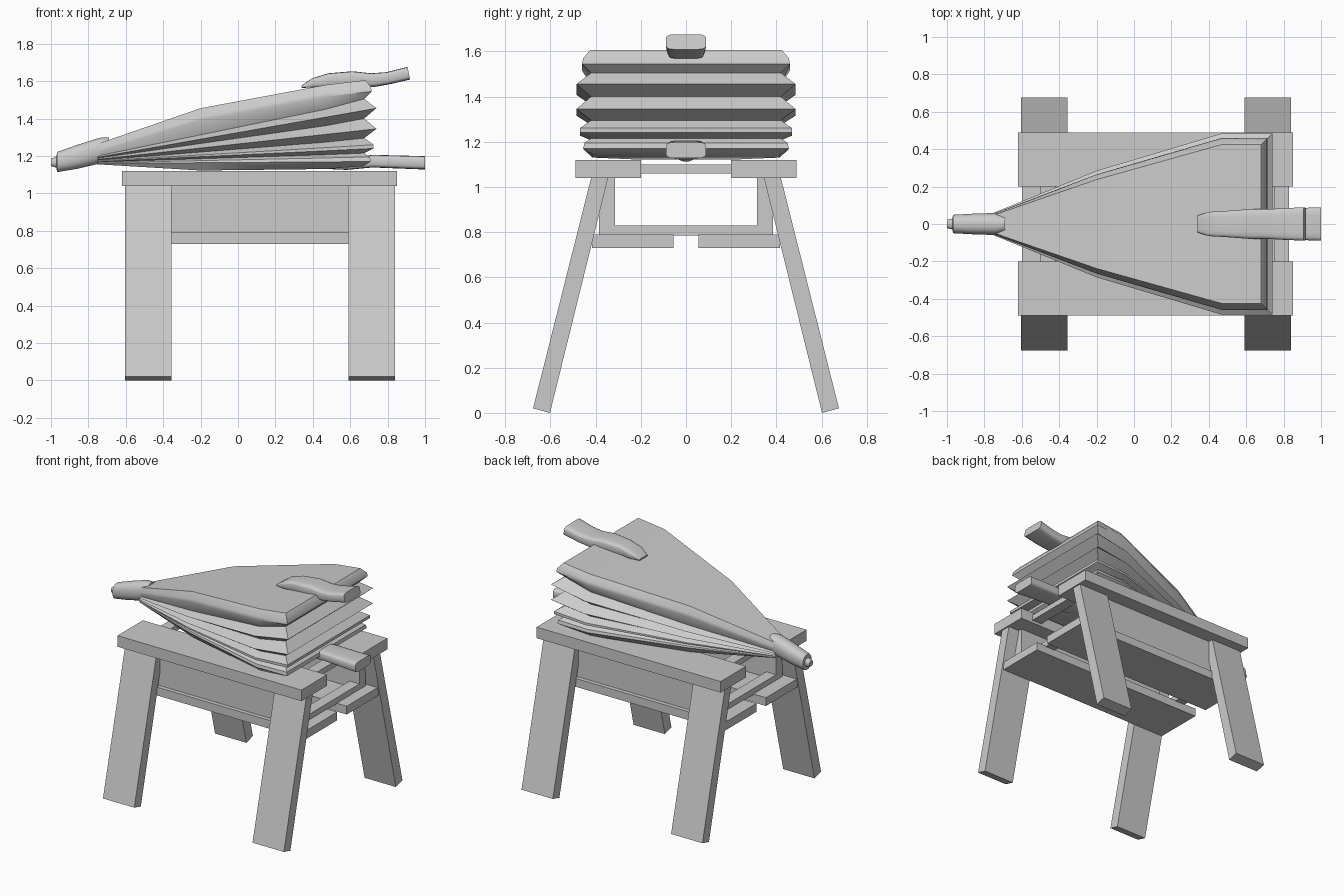
import bpy, bmesh, math
from mathutils import Vector

cube = bpy.data.objects.get("Cube")
if cube:
    bpy.data.objects.remove(cube)

grey = bpy.data.materials.new("plain grey")
grey.use_nodes = True
COLOUR = (0.6, 0.6, 0.6, 1)
grey.diffuse_color = COLOUR
grey.node_tree.nodes["Principled BSDF"].inputs["Base Color"].default_value = COLOUR


def finish(name, bm, smooth=0):
    bmesh.ops.recalc_face_normals(bm, faces=bm.faces)
    mesh = bpy.data.meshes.new(name)
    bm.to_mesh(mesh)
    bm.free()
    ob = bpy.data.objects.new(name, mesh)
    bpy.context.collection.objects.link(ob)
    mesh.materials.append(grey)
    if smooth:
        bpy.ops.object.select_all(action='DESELECT')
        bpy.context.view_layer.objects.active = ob
        ob.select_set(True)
        bpy.ops.object.shade_smooth_by_angle(angle=math.radians(smooth))
    return ob


def box(name, x, y, z):
    bm = bmesh.new()
    bmesh.ops.create_cube(bm, size=1)
    for v in bm.verts:
        v.co = [(a + b) / 2 + c * (b - a) for (a, b), c in zip((x, y, z), v.co)]
    return finish(name, bm)


def bridge(bm, lower, upper):
    n = len(lower)
    for i in range(n):
        j = (i + 1) % n
        bm.faces.new((lower[i], lower[j], upper[j], upper[i]))


def loft(name, rings, power, lean=0, sides=16):
    """Skin rounded sections given as (x, centre z, half height, half width)."""
    bm = bmesh.new()
    loops = []
    for x, z, h, w in rings:
        loop = []
        for i in range(sides):
            a = 2 * math.pi * (i + 0.5) / sides
            c, s = math.cos(a), math.sin(a)
            py = math.copysign(abs(c) ** (2 / power), c) * w
            pz = math.copysign(abs(s) ** (2 / power), s) * h
            loop.append(bm.verts.new((x - lean * pz, py, z + pz)))
        loops.append(loop)
    for a, b in zip(loops, loops[1:]):
        bridge(bm, a, b)
    bm.faces.new(loops[0])
    bm.faces.new(loops[-1])
    return finish(name, bm, 40)


# Bench: top boards, aprons, lower shelf boards and splayed legs
for side, word in ((1, "back"), (-1, "front")):
    def span(a, b):
        return sorted((side * a, side * b))
    box(word + "_top_board", (-0.62, 0.85), span(0.2, 0.49), (1.04, 1.12))
    box(word + "_apron", (-0.5, 0.75), span(0.315, 0.385), (0.79, 1.04))
    box(word + "_shelf_board", (-0.6, 0.83), span(0.055, 0.415), (0.73, 0.79))
    for x0, end in ((-0.605, "left"), (0.59, "right")):
        bm = bmesh.new()
        profile = ((0.345, 1.04), (0.42, 1.04), (0.677, 0.02), (0.602, 0.0))
        loops = [[bm.verts.new((x, side * y, z)) for y, z in profile]
                 for x in (x0, x0 + 0.25)]
        bridge(bm, *loops)
        for loop in loops:
            bm.faces.new(loop)
        finish(f"{word}_{end}_leg", bm)

# Cross rails tying both sides of the bench
for x, end in ((-0.5, "left"), (0.67, "right")):
    box(end + "_upper_rail", (x, x + 0.08), (-0.33, 0.33), (1.06, 1.1))
    box(end + "_lower_rail", (x, x + 0.08), (-0.33, 0.33), (0.785, 0.83))

# Bellows: stations along the length as (x, half width, bottom z, top z)
stations = ((-0.75, 0.06, 1.155, 1.265), (-0.2, 0.285, 1.122, 1.455),
            (0.47, 0.485, 1.13, 1.58), (0.74, 0.485, 1.145, 1.605))
# Pleats from bottom to top as (inset, z at nozzle, z at wide end)
pleats = ((0.07, None, 0), (0.03, 1.16, 1.17), (0.035, 1.163, 1.195),
          (0.065, 1.167, 1.215), (0.015, 1.17, 1.24), (0.015, 1.173, 1.26),
          (0.065, 1.177, 1.295), (0, 1.182, 1.345), (0.065, 1.188, 1.4),
          (0, 1.193, 1.455), (0.065, 1.2, 1.505), (0.025, 1.22, 1.545),
          (0.03, 1.235, 1.57), (0.06, None, 1))
bm = bmesh.new()
loops = []
x_start, x_end = stations[0][0], stations[-1][0]
for inset, z_a, z_b in pleats:
    half = []
    for x, w, low, high in stations:
        t = (x - x_start) / (x_end - x_start)
        z = z_a + (z_b - z_a) * t if z_a else (high if z_b else low)
        if z_a and z_a > 1.21:
            z += (high - 1.265 - 0.34 * t) * 0.8
        px = x - inset if x == x_end else x
        half.append(Vector((px, w - inset * min(1, 0.2 + t * 1.6), z)))
    ring = half + [Vector((p.x, -p.y, p.z)) for p in reversed(half)]
    loops.append([bm.verts.new(p) for p in ring])
for a, b in zip(loops, loops[1:]):
    bridge(bm, a, b)
for loop in (loops[0], loops[-1]):
    for i in range(len(stations) - 1):
        bm.faces.new((loop[i], loop[i + 1], loop[-2 - i], loop[-1 - i]))
finish("bellows_body", bm, 42)

# Nozzle and the two handles
loft("nozzle", ((-1.0, 1.165, 0.02, 0.022), (-0.97, 1.167, 0.03, 0.03),
                (-0.968, 1.167, 0.055, 0.05), (-0.86, 1.195, 0.065, 0.056),
                (-0.74, 1.228, 0.07, 0.06), (-0.69, 1.24, 0.06, 0.045)), 2.4)
loft("upper_handle", ((0.34, 1.57, 0.006, 0.045), (0.4, 1.59, 0.025, 0.065),
                      (0.49, 1.605, 0.037, 0.07), (0.62, 1.61, 0.043, 0.08),
                      (0.72, 1.605, 0.037, 0.08), (0.8, 1.615, 0.033, 0.085),
                      (0.913, 1.642, 0.034, 0.09)), 5, 0.2)
loft("lower_handle", ((0.42, 1.145, 0.012, 0.045), (0.58, 1.155, 0.03, 0.07),
                      (0.72, 1.172, 0.034, 0.08), (1.0, 1.163, 0.036, 0.09)), 5)
